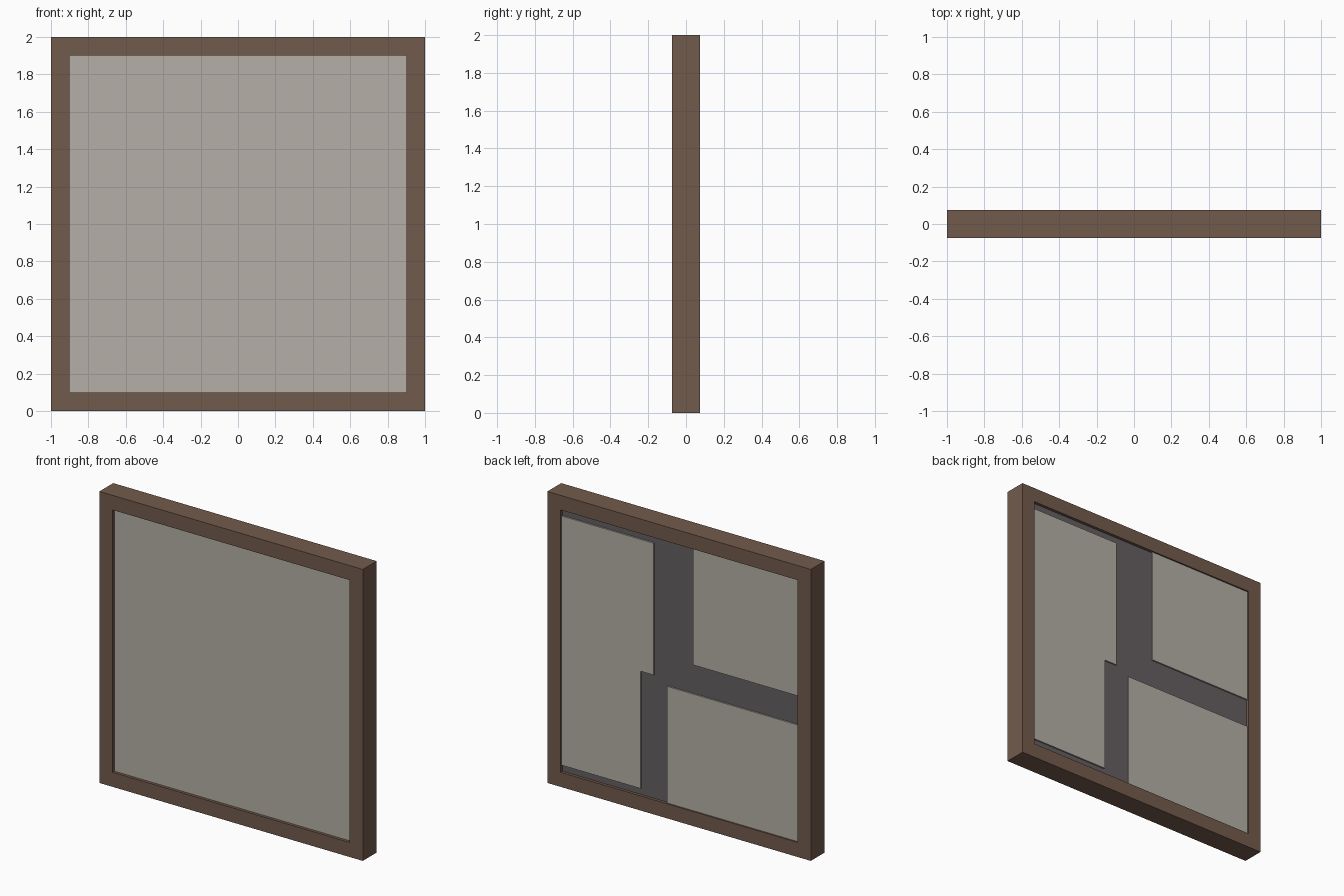
import bpy, bmesh

if "Cube" in bpy.data.objects:
    bpy.data.objects.remove(bpy.data.objects["Cube"])

def material(name, rgb):
    m = bpy.data.materials.new(name)
    m.diffuse_color = (*rgb, 1)
    m.use_nodes = True
    m.node_tree.nodes["Principled BSDF"].inputs["Base Color"].default_value = m.diffuse_color
    return m

brown = material("brown_wood", (0.17, 0.105, 0.073))
stone = material("pale_panel", (0.46, 0.43, 0.38))
slate = material("dark_backing", (0.13, 0.115, 0.12))

def extruded(name, loops, y0, y1, mat):
    """Solid between y0 and y1 from an XZ outline, with an optional matching inner outline."""
    bm = bmesh.new()
    rings = [[[bm.verts.new((x, y, z)) for x, z in lp] for y in (y0, y1)] for lp in loops]
    for front, back in rings:
        n = len(front)
        for i in range(n):
            j = (i + 1) % n
            bm.faces.new((front[i], front[j], back[j], back[i]))
    for side in (0, 1):
        if len(rings) == 1:
            bm.faces.new(rings[0][side])
        else:
            a, b = rings[0][side], rings[1][side]
            for i in range(len(a)):
                j = (i + 1) % len(a)
                bm.faces.new((a[i], a[j], b[j], b[i]))
    bmesh.ops.recalc_face_normals(bm, faces=bm.faces)
    me = bpy.data.meshes.new(name)
    bm.to_mesh(me)
    bm.free()
    me.materials.append(mat)
    ob = bpy.data.objects.new(name, me)
    bpy.context.collection.objects.link(ob)
    return ob

def rect(x0, x1, z0, z1):
    return [(x0, z0), (x1, z0), (x1, z1), (x0, z1)]

# Square border frame
extruded("frame", [rect(-1, 1, 0, 2), rect(-0.9, 0.9, 0.1, 1.9)], -0.075, 0.075, brown)

# Plain front panel and dark backing behind it
extruded("front_panel", [rect(-0.9, 0.9, 0.1, 1.9)], -0.055, 0.0, stone)
extruded("backing", [rect(-0.9, 0.9, 0.1, 1.9)], 0.0, 0.055, slate)

# Raised panels on the back
stepped = [(0.3, 0.145), (0.9, 0.145), (0.9, 1.855), (0.2, 1.855), (0.2, 0.95), (0.3, 0.95)]
extruded("stepped_back_panel", [stepped], 0.055, 0.065, stone)
extruded("upper_back_panel", [rect(-0.9, -0.1, 1.1, 1.9)], 0.055, 0.065, stone)
extruded("lower_back_panel", [rect(-0.9, 0.1, 0.1, 0.9)], 0.055, 0.065, stone)
